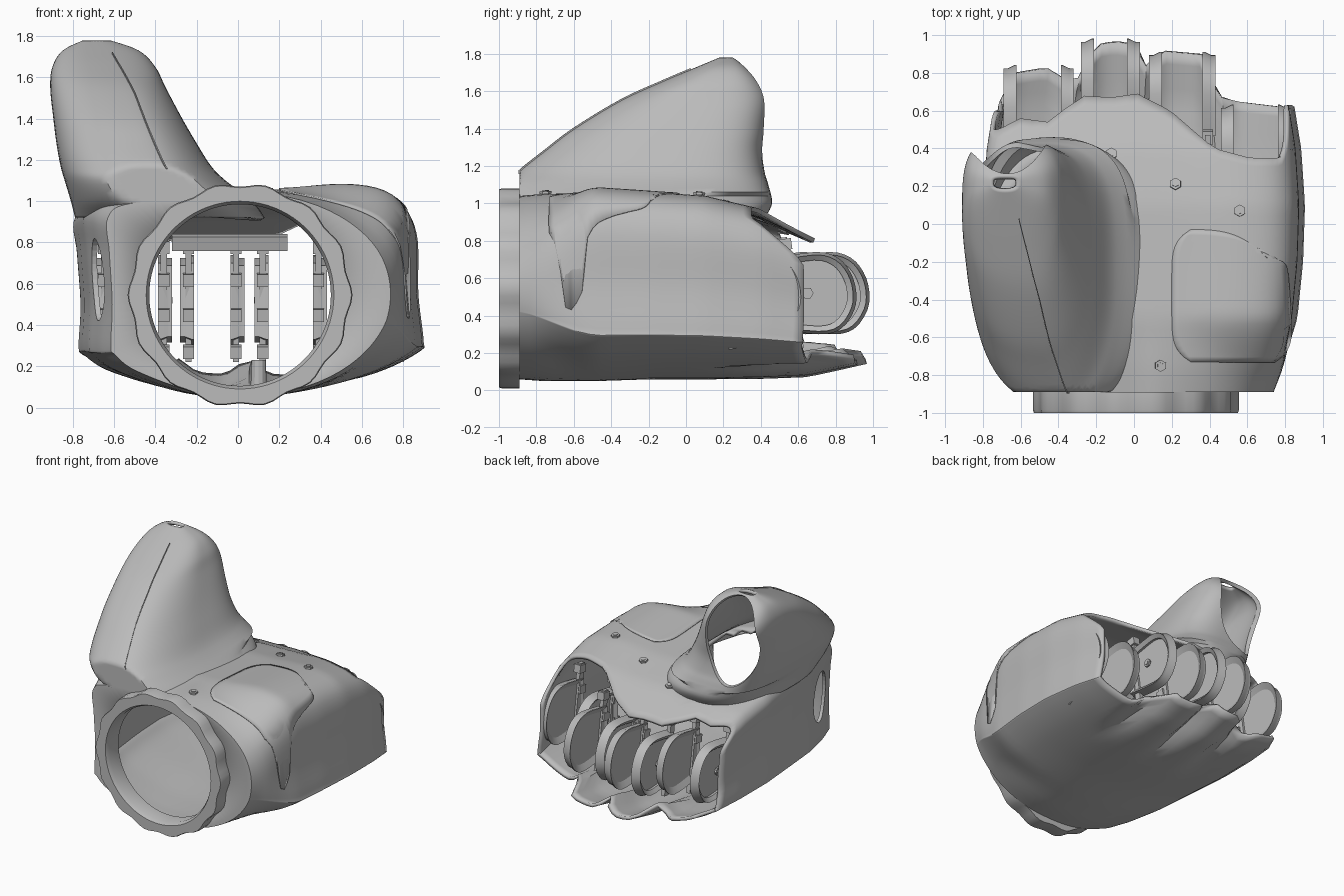
import bpy, bmesh
from math import sin, cos, pi, atan2, radians
from mathutils import Vector, Matrix
from mathutils.bvhtree import BVHTree

if "Cube" in bpy.data.objects:
    bpy.data.objects.remove(bpy.data.objects["Cube"])

grey = bpy.data.materials.new("light_grey")
grey.use_nodes = True
grey.diffuse_color = (0.5, 0.5, 0.5, 1)
grey.node_tree.nodes["Principled BSDF"].inputs["Base Color"].default_value = grey.diffuse_color


def add(name, bm, smooth=None):
    bmesh.ops.recalc_face_normals(bm, faces=bm.faces)
    me = bpy.data.meshes.new(name)
    bm.to_mesh(me)
    ob = bpy.data.objects.new(name, me)
    bpy.context.collection.objects.link(ob)
    me.materials.append(grey)
    if smooth:
        bpy.ops.object.select_all(action='DESELECT')
        ob.select_set(True)
        bpy.context.view_layer.objects.active = ob
        bpy.ops.object.shade_smooth_by_angle(angle=radians(smooth))
    return ob


def loft(rows, closed=True, skip=lambda p: False):
    # skin a grid of points, leaving out cells whose first corner is skipped
    bm = bmesh.new()
    grid = [[bm.verts.new(p) for p in r] for r in rows]
    n = len(rows[0])
    for j in range(len(rows) - 1):
        for i in range(n if closed else n - 1):
            if not skip(rows[j][i]):
                k = (i + 1) % n
                bm.faces.new((grid[j][i], grid[j][k], grid[j + 1][k], grid[j + 1][i]))
    bmesh.ops.delete(bm, geom=[v for v in bm.verts if not v.link_faces], context='VERTS')
    return bm


def table(rows, x):
    # linear lookup in rows of (key, values...)
    x = max(rows[0][0], min(rows[-1][0], x))
    for a, b in zip(rows, rows[1:]):
        if x <= b[0]:
            t = (x - a[0]) / (b[0] - a[0])
            return [p + (q - p) * t for p, q in zip(a[1:], b[1:])]


def spline(pts, steps, closed=False):
    # Catmull-Rom resampling of points with any number of coordinates
    n, out = len(pts), []
    for i in range(n if closed else n - 1):
        near = [(i + k) % n if closed else max(0, min(n - 1, i + k)) for k in (-1, 0, 1, 2)]
        for s in range(steps):
            t = s / steps
            out.append([0.5 * (2 * b + (c - a) * t + (2 * a - 5 * b + 4 * c - d) * t * t
                               + (3 * b - a - 3 * c + d) * t ** 3)
                        for a, b, c, d in zip(*(pts[k] for k in near))])
    return out if closed else out + [pts[-1]]


def step(a, b, x):
    t = max(0, min(1, (x - a) / (b - a)))
    return t * t * (3 - 2 * t)


def solidify(ob, thick, offset=-1):
    m = ob.modifiers.new("thickness", 'SOLIDIFY')
    m.thickness, m.offset = thick, offset


def cut_with(ob, name, matrix, round_all):
    # subtract a hidden scaled sphere or cylinder
    bm = bmesh.new()
    if round_all:
        bmesh.ops.create_uvsphere(bm, u_segments=48, v_segments=32, radius=1, matrix=matrix)
    else:
        bmesh.ops.create_cone(bm, cap_ends=True, segments=32, radius1=1, radius2=1, depth=2, matrix=matrix)
    cutter = add(name, bm)
    cutter.hide_render = cutter.hide_viewport = True
    m = ob.modifiers.new("opening", 'BOOLEAN')
    m.operation, m.solver, m.object = 'DIFFERENCE', 'EXACT', cutter


# Fingers: inner side x, outer side x, tip y
FINGERS = [(-0.68, -0.33, 0.84), (-0.27, 0.02, 0.98), (0.09, 0.42, 0.91), (0.47, 0.82, 0.63)]

# Palm shell: one cross-section, scaled along y, with a scalloped back rim
SECTION = spline([(-.98, .24), (-.97, .45), (-.99, .7), (-1, .88), (-.82, .95), (-.2, .97), (.2, .98),
                  (.6, 1), (.85, .95), (.96, .8), (.97, .5), (1, .27), (.98, .22), (.75, .12), (.4, .04),
                  (0, 0), (-.4, .02), (-.8, .12), (-.95, .2)], 6, True)
SIZE = [(-.89, -.63, .74, .06, 1.04), (-.75, -.68, .80, .05, 1.06), (-.5, -.74, .86, .05, 1.08),
        (-.2, -.77, .89, .06, 1.06), (.1, -.79, .9, .06, 1.04), (.4, -.77, .88, .06, .97),
        (.65, -.73, .84, .07, .85), (.97, -.66, .8, .14, .7)]
TOP_RIM = [(-.75, .47), (-.6, .56), (-.45, .54), (-.28, .68), (-.12, .67), (.02, .69), (.2, .6), (.42, .4),
           (.6, .35), (.76, .35), (.85, .45)]
LOW_RIM = [(-.75, .55), (-.68, .8), (-.5, .83), (-.33, .74), (-.24, .95), (-.12, .97), (0, .95),
           (.06, .84), (.14, .92), (.38, .9), (.46, .68), (.55, .65), (.8, .62)]
STEPS = 28


def palm_point(p, t):
    u, v = p
    x = u * 0.8 + 0.06
    side = 0.63 if u > 0 else 0.6
    low = table(LOW_RIM, x)[0]
    end = low + (side - low) * step(.17, .4, v)
    end += (table(TOP_RIM, x)[0] - end) * step(.75, .95, v)
    y = -.89 + t * (end + .89)
    if u > 0:  # rounder towards the wrist
        a, w = atan2(v - .5, u), 1 - step(-.95, -.45, y)
        u += (cos(a) - u) * w
        v += (.5 + .5 * sin(a) - v) * w
    x0, x1, z0, z1 = table(SIZE, y)
    x = (x0 + x1) / 2 + u * (x1 - x0) / 2
    z = z0 + v * (z1 - z0)
    if v < .25:  # grooves between the finger lips
        f = min(abs(x - g) for g in (-.3, .055, .445))
        z += .1 * step(.1, .75, y) * max(0, 1 - f / .15) ** 2
    return Vector((x, y, z))


def under_thumb(p):
    return p.z > .85 and ((p.x + .4) / .36) ** 2 + ((p.y + .2) / .5) ** 2 < 1


rows = [[palm_point(p, t / STEPS) for p in SECTION] for t in range(STEPS + 1)]
hole = []
for q in rows[0]:
    a = atan2(q.z - .54, q.x - .01)
    hole.append(Vector((.01 + .46 * cos(a), -.89, .54 + .46 * sin(a))))
bm = loft([hole] + rows, True, under_thumb)
skin = BVHTree.FromBMesh(bm)
palm = add("palm_shell", bm, 35)
solidify(palm, 0.025)
cut_with(palm, "slot_cutter", Matrix.Translation((-.72, -.68, .62)) @ Matrix.Diagonal((.15, .11, .2, 1))
         @ Matrix.Rotation(pi / 2, 4, 'Y'), False)


def drop(x, y, lift):
    # project a spot onto the back of the hand
    spot, normal, _, _ = skin.ray_cast(Vector((x, y, 2)), Vector((0, 0, -1)))
    normal = normal if normal.z > 0 else -normal
    return spot + normal * lift, normal


# Raised cover plate with rounded corners
patch = []
for s in range(25):
    e = s / 12 - 1
    inset = .1 * abs(e) ** 6
    left, right = .2 + inset, .82 - inset - .02 * e
    patch.append([drop(left + (right - left) * i / 16, -.38 + e * (.35 - .15 * max(0, e) * (i / 16) ** 3), .003)[0]
                  for i in range(17)])
plate = add("cover_plate", loft(patch, False), 40)
solidify(plate, 0.009, 0)

# Thumb shell: stacked oval slices (z, x0, x1, y0, y1), with the back cut open
SLICES = [(.92, -.79, .13, -.82, .42), (1.0, -.81, .07, -.95, .46), (1.1, -.84, -.06, -.97, .44),
          (1.17, -.86, -.13, -.9, .42), (1.28, -.88, -.2, -.76, .41), (1.4, -.895, -.27, -.6, .43),
          (1.55, -.91, -.35, -.35, .45), (1.65, -.9, -.4, -.13, .4), (1.73, -.85, -.48, .06, .32),
          (1.78, -.75, -.62, .18, .25)]
N = 72
rows = []
for z, x0, x1, y0, y1 in spline(SLICES, 5):
    row = []
    for i in range(N):
        c, s = cos(2 * pi * i / N), sin(2 * pi * i / N)
        power = .6 + .25 * (s < 0 or z < 1.05)
        px = abs(c) ** power * (1 if c > 0 else -1)
        py = abs(s) ** power * (1 if s > 0 else -1)
        lean = .07 * py * (1 - step(1.5, 1.75, z)) * (1 - abs(px))
        x = (x0 + x1) / 2 + px * (x1 - x0) / 2 - lean
        row.append(Vector((x, max(-.89, (y0 + y1) / 2 + py * (y1 - y0) / 2), z)))
    rows.append(row)
thumb = add("thumb_shell", loft(rows), 40)
solidify(thumb, 0.025)
cut_with(thumb, "thumb_mouth_cutter", Matrix.Translation((-.67, .45, 1.47))
         @ Matrix.Diagonal((.21, .33, .36, 1)), True)

# Seam strip running up the thumb
k = int(N * .79)
seam = [[r[k + d] + Vector((.002, -.003, .003)) for d in (0, 1)] for r in rows[14:-6]]
strip = add("thumb_seam", loft([[a, a.lerp(b, .25)] for a, b in seam], False))
solidify(strip, 0.008, 0)

# Wavy wrist ring
ring = []
for r, y, wave in ((.455, -1, 0), (.53, -1, .01), (.535, -.985, .01), (.535, -.89, .01), (.455, -.89, 0),
                   (.44, -.86, 0), (.44, -.97, 0), (.455, -1, 0)):
    ring.append([Vector((.01 + (r + wave * cos(14 * a)) * cos(a), y, .545 + (r + wave * cos(14 * a)) * sin(a)))
                 for a in (2 * pi * i / 84 for i in range(84))])
bm = loft(ring)
bmesh.ops.remove_doubles(bm, verts=bm.verts, dist=1e-5)
add("wrist_ring", bm, 30)


def box(bm, centre, size, tilt=0):
    bmesh.ops.create_cube(bm, size=1, matrix=Matrix.Translation(centre) @ Matrix.Rotation(tilt, 4, 'X')
                          @ Matrix.Diagonal((*size, 1)))


def bolt(bm, pos, axis, radius=.032):
    rot = Vector((0, 0, 1)).rotation_difference(axis).to_matrix().to_4x4()
    for r, d in ((radius, .014), (radius * .55, .024)):
        bmesh.ops.create_cone(bm, cap_ends=True, segments=6, radius1=r, radius2=r, depth=d,
                              matrix=Matrix.Translation(pos) @ rot)


# Knuckle cheeks: rounded plates with a flared rim, with stepped brackets inside
cheeks, brackets, bolts = bmesh.new(), bmesh.new(), bmesh.new()
for left, right, tip in FINGERS:
    outline = spline([(tip - .46, .33), (tip - .2, .3), (tip - .08, .33), (tip - .01, .43), (tip, .53),
                      (tip - .03, .63), (tip - .1, .71), (tip - .22, .74), (tip - .46, .7)], 3)
    for x, out in ((left, -1), (right, 1)):
        layers = []
        for off, grow in ((-.045, .93), (-.02, .93), (.02, 1), (.03, 1), (0, .8), (-.02, .8), (-.045, .93)):
            layers.append([Vector((x - out * .03 - out * off * .9, tip - .25 + (y - tip + .25) * grow,
                                   .52 + (z - .52) * grow)) for y, z in outline])
        piece = loft(layers)
        count = len(outline)
        piece.faces.new(list(piece.verts)[4 * count:5 * count])
        me = bpy.data.meshes.new("cheek_part")
        piece.to_mesh(me)
        cheeks.from_mesh(me)
        bpy.data.meshes.remove(me)
        bolt(bolts, (x, tip - .26, .52), Vector((out, 0, 0)))
        bx = x - out * .03
        box(brackets, (bx, tip - .42, .52), (.03, .05, .6), .15)
        for z in (.27, .45, .62, .78):
            box(brackets, (bx, tip - .45, z), (.055, .07, .06), .15)
add("knuckle_cheeks", cheeks, 35)

# Cross bar and anchor post inside the palm
box(brackets, (-.04, .15, .8), (.56, .05, .07), .3)
bmesh.ops.create_cone(brackets, cap_ends=True, segments=12, radius1=.04, radius2=.035, depth=.16,
                      matrix=Matrix.Translation((.1, .2, .15)))
add("finger_brackets", brackets)

# Hex bolts on the back of the hand
for x, y in ((-.12, .37), (.22, .21), (.56, .07), (.14, -.75)):
    bolt(bolts, *drop(x, y, .01))
add("hex_bolts", bolts)
